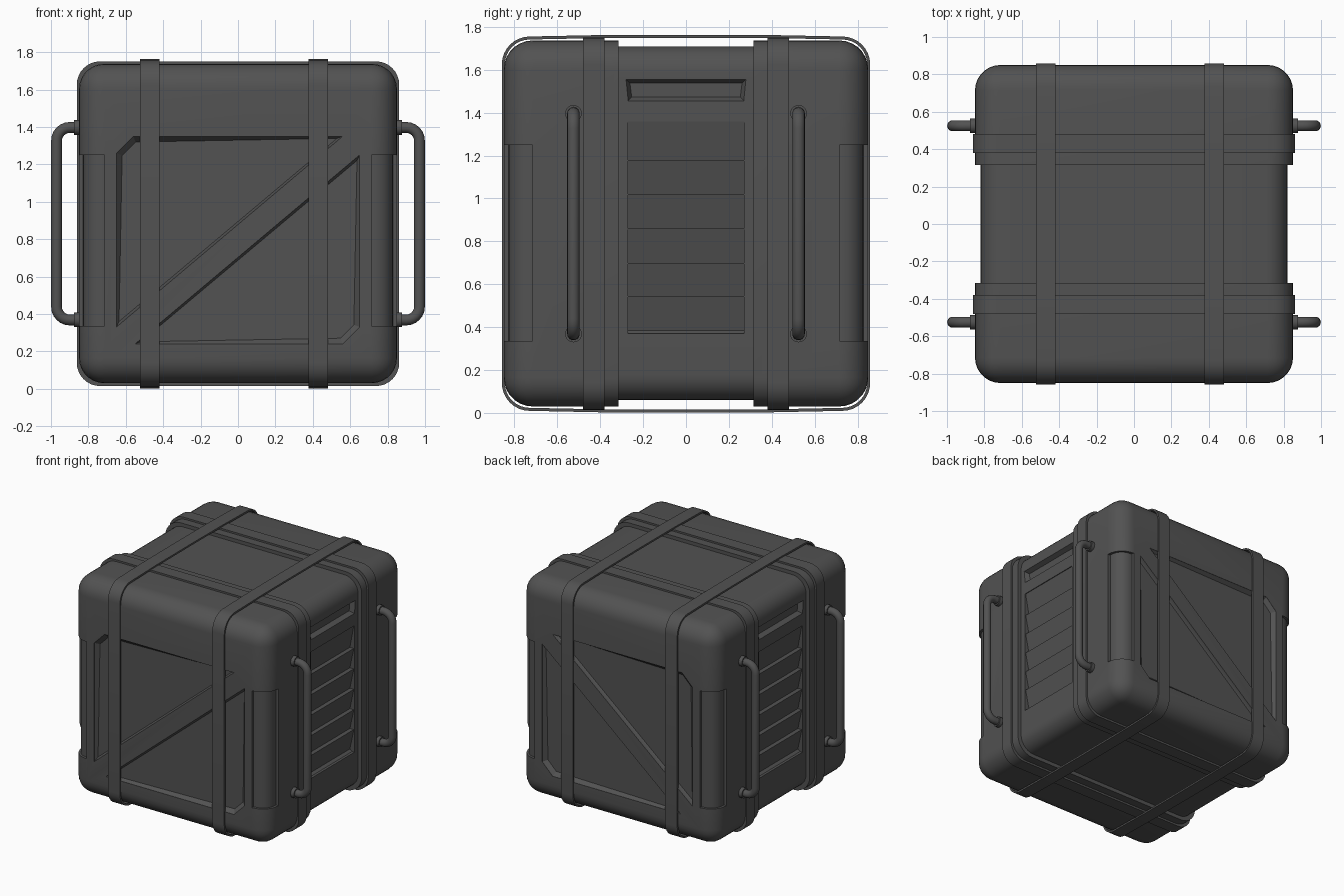
import bpy, bmesh, math
from mathutils import Vector

if "Cube" in bpy.data.objects:
    bpy.data.objects.remove(bpy.data.objects["Cube"])

dark = bpy.data.materials.new("dark_plastic")
dark.diffuse_color = (0.085, 0.085, 0.085, 1)
dark.use_nodes = True
dark.node_tree.nodes["Principled BSDF"].inputs["Base Color"].default_value = dark.diffuse_color
ZC = 0.8825  # mid height of the crate


def to_object(name, bm):
    bmesh.ops.recalc_face_normals(bm, faces=bm.faces)
    me = bpy.data.meshes.new(name)
    bm.to_mesh(me)
    bm.free()
    ob = bpy.data.objects.new(name, me)
    bpy.context.collection.objects.link(ob)
    me.materials.append(dark)
    return ob


def finish(ob, cutters=(), mirror=None):
    """Apply cutters and mirroring, then shade smooth by angle."""
    bpy.ops.object.select_all(action='DESELECT')
    bpy.context.view_layer.objects.active = ob
    ob.select_set(True)
    for c in cutters:
        m = ob.modifiers.new("cut", 'BOOLEAN')
        m.operation, m.solver, m.object = 'DIFFERENCE', 'EXACT', c
        bpy.ops.object.modifier_apply(modifier=m.name)
    if mirror:
        m = ob.modifiers.new("mirror", 'MIRROR')
        m.use_axis = mirror
        bpy.ops.object.modifier_apply(modifier=m.name)
    bpy.ops.object.shade_smooth_by_angle(angle=math.radians(30))
    for c in cutters:
        bpy.data.objects.remove(c)


def box(name, lo, hi, radius=0, seg=6, pick=lambda d: True, trim=None):
    """Box with rounded edges; pick filters edges by direction, trim cuts off y > trim."""
    bm = bmesh.new()
    bmesh.ops.create_cube(bm, size=1)
    lo, hi = Vector(lo), Vector(hi)
    for v in bm.verts:
        v.co = [(lo[i] + hi[i]) / 2 + v.co[i] * (hi[i] - lo[i]) for i in range(3)]
    if radius:
        edges = [e for e in bm.edges if pick(e.verts[1].co - e.verts[0].co)]
        bmesh.ops.bevel(bm, geom=edges, offset=radius, segments=seg, profile=0.5, affect='EDGES')
    if trim is not None:
        bmesh.ops.bisect_plane(bm, geom=bm.verts[:] + bm.edges[:] + bm.faces[:],
                               plane_co=(0, trim, 0), plane_no=(0, 1, 0), clear_outer=True)
        bmesh.ops.holes_fill(bm, edges=[e for e in bm.edges if e.is_boundary])
    return to_object(name, bm)


def panel_cutter(pts, place, out, face, deep, inset):
    """Recess cutter with sloping walls; place(u, v, depth) gives a 3D point."""
    bm = bmesh.new()
    f = bm.faces.new([bm.verts.new(place(u, v, out)) for u, v in pts])
    ext = bmesh.ops.extrude_face_region(bm, geom=[f])['geom']
    vs = [g for g in ext if isinstance(g, bmesh.types.BMVert)]
    step = Vector(place(0, 0, face)) - Vector(place(0, 0, out))
    bmesh.ops.translate(bm, verts=vs, vec=step)
    top = [g for g in ext if isinstance(g, bmesh.types.BMFace)][0]
    bmesh.ops.inset_individual(bm, faces=[top], thickness=inset)
    step = Vector(place(0, 0, deep)) - Vector(place(0, 0, face))
    bmesh.ops.translate(bm, verts=top.verts[:], vec=step)
    return to_object("cutter", bm)


def prism_cutter(pts, y0, y1):
    bm = bmesh.new()
    a = [bm.verts.new((x, y0, z)) for x, z in pts]
    b = [bm.verts.new((x, y1, z)) for x, z in pts]
    bm.faces.new(a)
    bm.faces.new(b[::-1])
    for i in range(len(pts)):
        j = (i + 1) % len(pts)
        bm.faces.new((a[i], a[j], b[j], b[i]))
    return to_object("cutter", bm)


def rounded_loop(w, h, r, bow, n=8):
    pts = []
    for k, (sx, sz) in enumerate(((1, 1), (-1, 1), (-1, -1), (1, -1))):
        for i in range(n + 1):
            t = math.pi / 2 * (k + i / n)
            pts.append((sx * (w - r) + r * math.cos(t), sz * (h - r) + r * math.sin(t)))
        if k in (0, 2):
            for u in (0.4, 0, -0.4):
                pts.append((u * sx, sz * (h + bow * (1 - u * u))))
    return pts


def hoop(name, w, h, r, thick, c0, c1, axis, bow=0.0):
    """Flat band around the crate, spanning c0..c1 along the axis."""
    bm = bmesh.new()
    put = (lambda u, z, c: (u, c, z + ZC)) if axis == 'Y' else (lambda u, z, c: (c, u, z + ZC))
    outer = rounded_loop(w, h, r, bow)
    inner = rounded_loop(w - thick, h - thick, r - thick, bow)
    rings = [[bm.verts.new(put(u, z, c)) for u, z in loop]
             for loop, c in ((outer, c0), (outer, c1), (inner, c1), (inner, c0))]
    n = len(outer)
    for k in range(4):
        p, q = rings[k], rings[(k + 1) % 4]
        for i in range(n):
            j = (i + 1) % n
            bm.faces.new((p[i], p[j], q[j], q[i]))
    finish(to_object(name, bm))


# End shells with two triangular recesses and notched corners
shell = box("end_shells", (-0.85, -0.85, 0.03), (0.85, 0.85, 1.737), 0.135, 7, trim=-0.315)
front = lambda u, v, d: (u, d, v)
tri_a = [(-0.65, 0.33), (-0.65, 1.26), (-0.56, 1.35), (0.56, 1.35)]
tri_b = [(0.65, 1.25), (0.65, 0.33), (0.56, 0.24), (-0.55, 0.24)]
cuts = [panel_cutter(t, front, -1.0, -0.849, -0.822, 0.033) for t in (tri_a, tri_b)]
for s in (-1, 1):
    xs = sorted((s * 0.715, s * 1.0))
    cuts.append(box("cutter", (xs[0], -1, 0.335), (xs[1], -0.715, 1.25)))
finish(shell, cuts, (False, True, False))

# Recessed corner posts
post = box("corner_posts", (0.6, -0.828, 0.3), (0.828, -0.6, 1.29), 0.1, 7,
           pick=lambda d: abs(d.z) > 0.5)
finish(post, mirror=(True, True, False))

# Middle body with louvred vents and grip recesses
middle = box("middle_body", (-0.82, -0.4, 0.06), (0.82, 0.4, 1.71), 0.12, 7,
             pick=lambda d: abs(d.y) > 0.5)
levels = [1.36, 1.18, 1.02, 0.86, 0.70, 0.545, 0.385]
grip = [(-0.28, 1.555), (0.28, 1.555), (0.27, 1.455), (-0.27, 1.455)]
cuts = []
for s in (-1, 1):
    saw = [(s * 0.9, 1.36)]
    for a, b in zip(levels, levels[1:]):
        saw += [(s * 0.814, a), (s * 0.78, b)]
    saw += [(s * 0.80, 0.37), (s * 0.9, 0.37)]
    cuts.append(prism_cutter(saw, -0.27, 0.27))
    side = lambda u, v, d, s=s: (s * d, u, v)
    cuts.append(panel_cutter(grip, side, 0.95, 0.821, 0.785, 0.025))
finish(middle, cuts)

# Raised rim bands beside the seams
for s, name in ((-1, "front_rim_band"), (1, "back_rim_band")):
    hoop(name, 0.862, 0.868, 0.125, 0.03, s * 0.38, s * 0.48, 'Y')

# Straps around the crate, front to back
for x, name in ((-0.473, "left_strap"), (0.43, "right_strap")):
    hoop(name, 0.859, 0.873, 0.13, 0.014, x - 0.052, x + 0.052, 'X', 0.008)

# Tubular side handles with collars
path = [(0.80, 1.397), (0.90, 1.397)]
path += [(0.90 + 0.07 * math.sin(t), 1.327 + 0.07 * math.cos(t))
         for t in (math.pi / 2 * i / 6 for i in range(1, 7))]
path += [(x, 1.765 - z) for x, z in reversed(path)]
for sx, side_name in ((-1, "left"), (1, "right")):
    for sy, end_name in ((-1, "front"), (1, "back")):
        bm = bmesh.new()
        rings = []
        for i, (x, z) in enumerate(path):
            p, q = path[max(i - 1, 0)], path[min(i + 1, len(path) - 1)]
            t = Vector((q[0] - p[0], 0, q[1] - p[1])).normalized()
            nrm = t.cross(Vector((0, 1, 0)))
            ring = []
            for k in range(16):
                a = math.tau * k / 16
                co = Vector((x, 0.525, z)) + 0.029 * (nrm * math.cos(a) + Vector((0, 1, 0)) * math.sin(a))
                ring.append(bm.verts.new((sx * co.x, sy * co.y, co.z)))
            rings.append(ring)
        for p, q in zip(rings, rings[1:]):
            for k in range(16):
                j = (k + 1) % 16
                bm.faces.new((p[k], p[j], q[j], q[k]))
        bm.faces.new(rings[0])
        bm.faces.new(rings[-1])
        finish(to_object(f"{side_name}_{end_name}_handle", bm))
        for z in (1.397, 0.368):
            bpy.ops.mesh.primitive_cylinder_add(vertices=20, radius=0.039, depth=0.06,
                                                location=(sx * 0.848, sy * 0.525, z),
                                                rotation=(0, math.pi / 2, 0))
            collar = bpy.context.object
            collar.name = f"{side_name}_{end_name}_handle_collar"
            collar.data.materials.append(dark)
            finish(collar)
